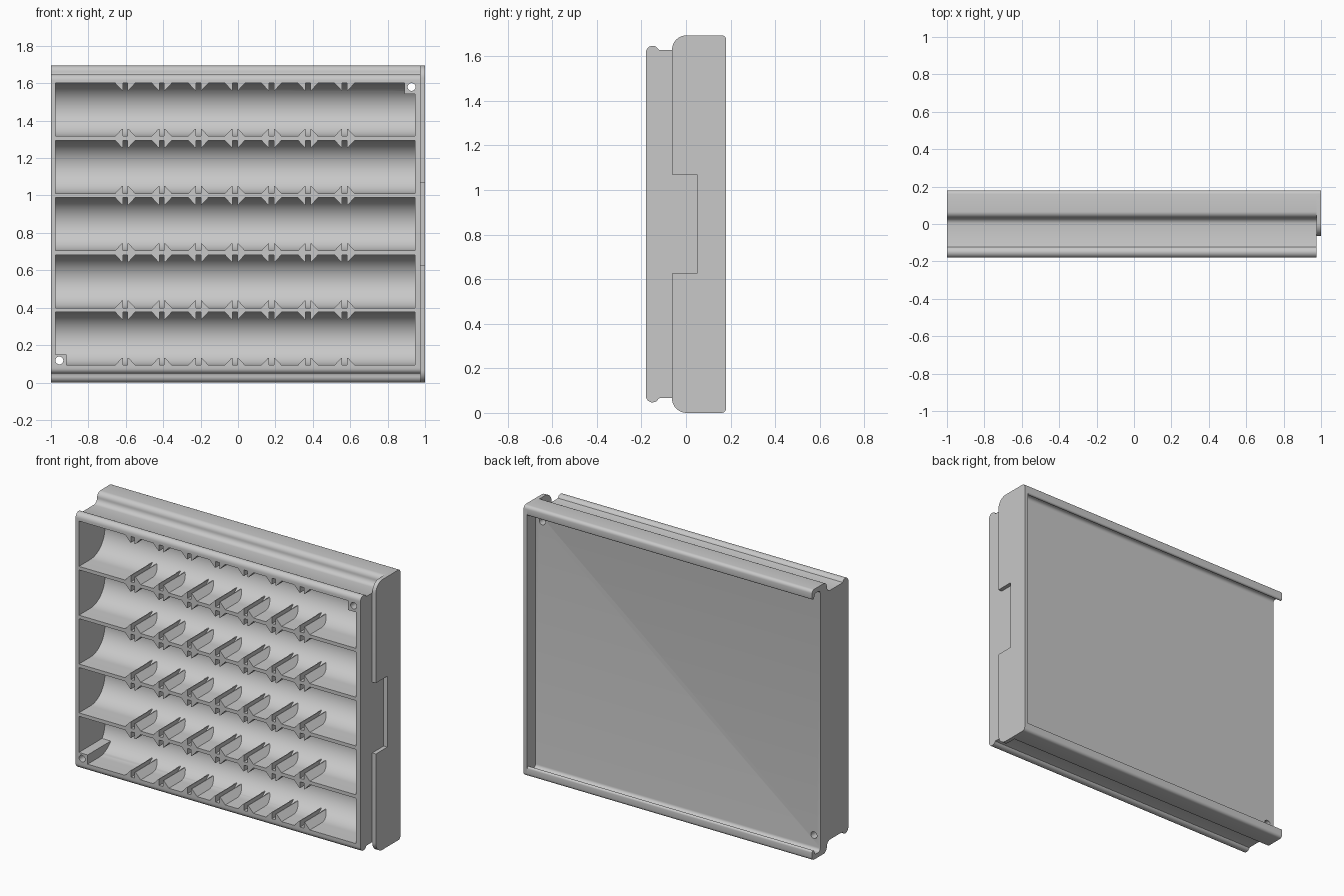
import bpy, bmesh, math

default = bpy.data.objects.get("Cube")
if default:
    bpy.data.objects.remove(default, do_unlink=True)

HEIGHT = 1.694
MID = HEIGHT / 2
FRONT, PANEL, NOTCH = -0.18, 0.098, 0.05
LEFT, RIGHT = -1.0, 0.975
ROWS = [0.235 + 0.306 * i for i in range(5)]
HALF = 0.142          # half the height of a trough
FLOOR = 0.077         # deepest point of a trough
T_LEFT, T_RIGHT = -0.977, 0.946

grey = bpy.data.materials.new("plain grey plastic")
grey.use_nodes = True
colour = (0.58, 0.58, 0.58, 1)
grey.diffuse_color = colour
grey.node_tree.nodes["Principled BSDF"].inputs["Base Color"].default_value = colour


def arc(cy, cz, r, start, end, n=8):
    angles = [math.radians(start + (end - start) * i / n) for i in range(n + 1)]
    return [(cy + r * math.cos(a), cz + r * math.sin(a)) for a in angles]


def mirrored(half):
    """Close an upper (y, z) outline with its reflection about mid height."""
    return half + [(y, HEIGHT - z) for y, z in reversed(half)]


def add_object(name, bm):
    bmesh.ops.recalc_face_normals(bm, faces=bm.faces)
    mesh = bpy.data.meshes.new(name)
    bm.to_mesh(mesh)
    bm.free()
    mesh.materials.append(grey)
    obj = bpy.data.objects.new(name, mesh)
    bpy.context.collection.objects.link(obj)
    return obj


def prism(bm, points, shift):
    """Extrude a closed outline of 3D points along a vector."""
    face = bm.faces.new([bm.verts.new(p) for p in points])
    moved = bmesh.ops.extrude_face_region(bm, geom=[face])
    verts = [v for v in moved["geom"] if isinstance(v, bmesh.types.BMVert)]
    bmesh.ops.translate(bm, verts=verts, vec=shift)


def along_x(bm, outline, x0, x1):
    prism(bm, [(x0, y, z) for y, z in outline], (x1 - x0, 0, 0))


def along_y(bm, outline, y0, y1):
    prism(bm, [(x, y0, z) for x, z in outline], (0, y1 - y0, 0))


def rect(a0, a1, b0, b1):
    return [(a0, b0), (a1, b0), (a1, b1), (a0, b1)]


def cut(obj, cutter):
    mod = obj.modifiers.new("cut", "BOOLEAN")
    mod.operation, mod.solver, mod.object = "DIFFERENCE", "EXACT", cutter
    select(obj)
    bpy.ops.object.modifier_apply(modifier=mod.name)


def select(obj):
    bpy.ops.object.select_all(action="DESELECT")
    obj.select_set(True)
    bpy.context.view_layer.objects.active = obj


# Tray body: front bead, neck, S-curved rail, rounded lip and back panel
half = (arc(-0.15, 1.617, 0.03, 180, 25, 10)
        + [(-0.118, 1.628), (-0.02, 1.628)]
        + arc(0.0, 1.661, 0.033, -90, 0)
        + arc(0.066, 1.661, 0.033, 180, 90)
        + arc(0.16, 1.674, 0.02, 90, 0, 5)
        + arc(0.169, 1.645, 0.011, 0, -180, 8)
        + arc(0.138, 1.645, 0.02, 0, 90, 5)
        + arc(0.118, 1.645, 0.02, 90, 180, 5))
bm = bmesh.new()
along_x(bm, mirrored(half), LEFT, RIGHT)
body = add_object("tray_body", bm)

# Trough cutters: straight sides running into a half-round floor
bm = bmesh.new()
for z in ROWS:
    outline = ([(FRONT - 0.05, z - HALF)]
               + arc(FLOOR - HALF, z, HALF, -90, 90, 32)
               + [(FRONT - 0.05, z + HALF)])
    along_x(bm, outline, T_LEFT, T_RIGHT)
trough_cutter = add_object("trough_cutter", bm)

# Screw hole cutters at two opposite corners
bm = bmesh.new()
for x, z in ((-0.955, 0.118), (0.928, 1.58)):
    along_y(bm, arc(x, z, 0.021, 0, 345, 23), -0.3, 0.3)
hole_cutter = add_object("hole_cutter", bm)

cut(body, trough_cutter)
cut(body, hole_cutter)

# Corner screw posts
low, high = ROWS[0] - HALF, ROWS[-1] + HALF
bm = bmesh.new()
along_y(bm, rect(T_LEFT, T_LEFT + 0.06, low, low + 0.058), FRONT, FLOOR)
along_y(bm, rect(T_RIGHT - 0.056, T_RIGHT, high - 0.058, high), FRONT, FLOOR)
posts = add_object("screw_posts", bm)
cut(posts, hole_cutter)

# Divider ribs: wedge pairs on both sides of every trough with a slot between
bm = bmesh.new()
for z in ROWS:
    for i in range(7):
        x = -0.603 + 0.1955 * i
        for sx in (-1, 1):
            for sz in (-1, 1):
                edge, inner = z + sz * HALF, z + sz * (HALF - 0.039)
                along_y(bm, [(x + sx * 0.013, edge), (x + sx * 0.013, inner),
                             (x + sx * 0.018, inner), (x + sx * 0.054, edge)],
                        FRONT, PANEL - 0.058)
ribs = add_object("divider_ribs", bm)

# End plate with rounded corners and a finger notch
plate_half = (arc(0.003, HEIGHT - 0.066, 0.066, 180, 90, 10)
              + arc(0.16, HEIGHT - 0.02, 0.02, 90, 0, 6))
bm = bmesh.new()
along_x(bm, mirrored(plate_half), RIGHT, 1.0)
plate = add_object("end_plate", bm)
bm = bmesh.new()
along_x(bm, rect(-0.2, NOTCH, MID - 0.222, MID + 0.222), 0.9, 1.1)
notch_cutter = add_object("notch_cutter", bm)
cut(plate, notch_cutter)

for helper in (trough_cutter, hole_cutter, notch_cutter):
    bpy.data.objects.remove(helper, do_unlink=True)

for obj in (body, posts, ribs, plate):
    select(obj)
    bpy.ops.object.shade_smooth_by_angle(angle=math.radians(32))
